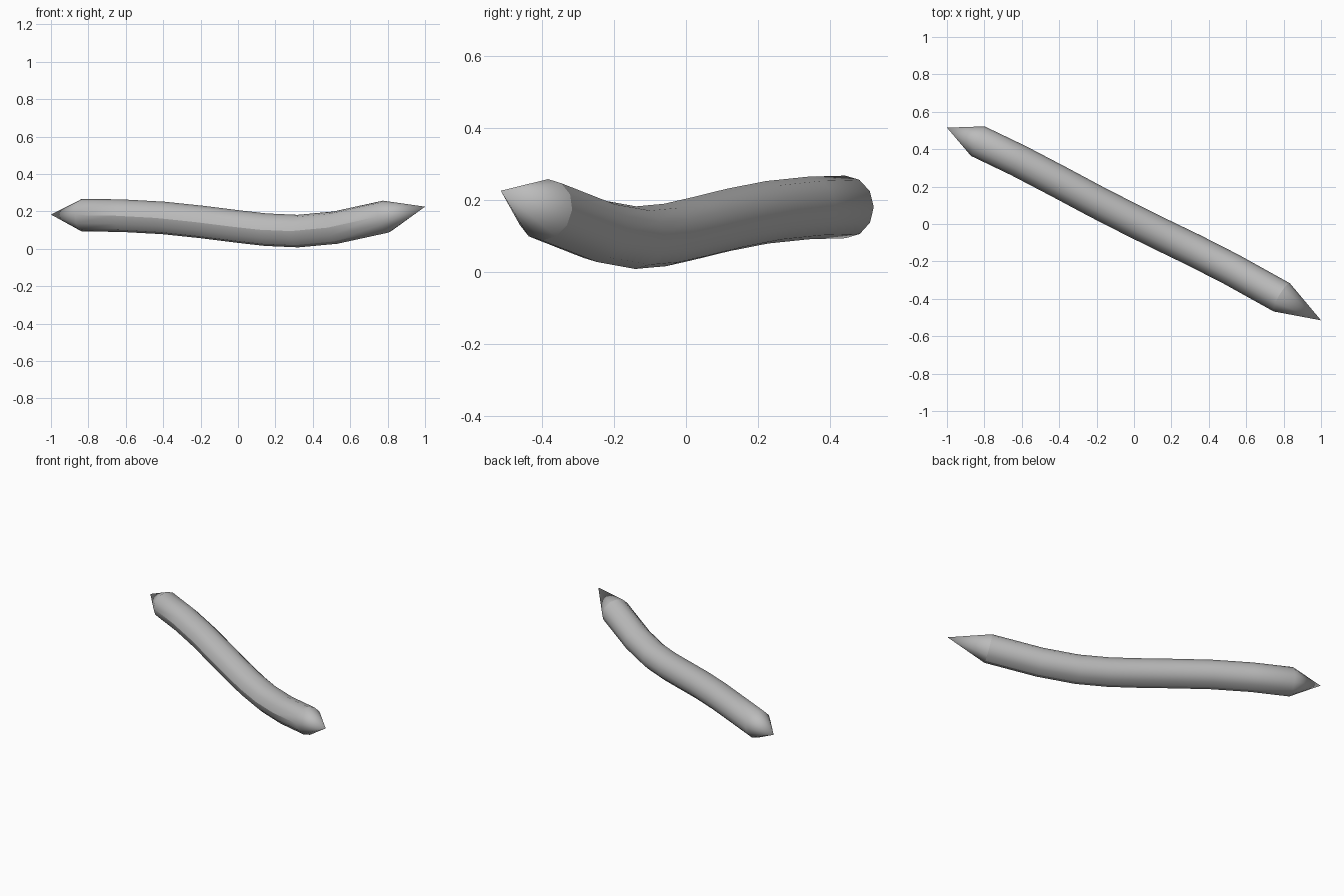
import bpy, bmesh, math
from mathutils import Vector

cube = bpy.data.objects.get("Cube")
if cube:
    bpy.data.objects.remove(cube, do_unlink=True)

SIDES = 12
RADIUS = 0.087

# Plain grey material
grey = bpy.data.materials.new("grey")
grey.use_nodes = True
grey.diffuse_color = (0.5, 0.5, 0.5, 1)
grey.node_tree.nodes["Principled BSDF"].inputs["Base Color"].default_value = (0.5, 0.5, 0.5, 1)

# Centre line, from one pointed tip to the other
path = [Vector(p) for p in (
    (-1.0, 0.515, 0.183), (-0.835, 0.443, 0.18), (-0.62, 0.34, 0.177),
    (-0.4, 0.225, 0.165), (-0.2, 0.118, 0.144), (0.0, 0.016, 0.119),
    (0.15, -0.058, 0.102), (0.32, -0.14, 0.0945), (0.52, -0.242, 0.113),
    (0.79, -0.392, 0.172), (1.0, -0.515, 0.225))]

bm = bmesh.new()


def make_ring(before, centre, after):
    """A circle of vertices square to the centre line."""
    along = (after - before).normalized()
    side = along.cross(Vector((0, 0, 1))).normalized()
    up = side.cross(along)
    ring = []
    for i in range(SIDES):
        a = math.tau * i / SIDES
        ring.append(bm.verts.new(centre + RADIUS * (math.cos(a) * side + math.sin(a) * up)))
    return ring


# Curved body
rings = [make_ring(*path[i - 1:i + 2]) for i in range(1, len(path) - 1)]
for a, b in zip(rings, rings[1:]):
    for i in range(SIDES):
        j = (i + 1) % SIDES
        bm.faces.new((a[i], a[j], b[j], b[i]))

# Pointed ends
for ring, point in ((rings[0], path[0]), (rings[-1], path[-1])):
    tip = bm.verts.new(point)
    for i in range(SIDES):
        bm.faces.new((ring[i], ring[(i + 1) % SIDES], tip))
bmesh.ops.recalc_face_normals(bm, faces=bm.faces)

# Smooth shading with creases along the front and underside
for face in bm.faces:
    face.smooth = True
for a, b in zip(rings, rings[1:]):
    for i in (0, 9, 10):
        bm.edges.get((a[i], b[i])).smooth = False
for i in range(2, 9):
    bm.edges.get((rings[-1][i], rings[-1][i + 1])).smooth = False

mesh = bpy.data.meshes.new("curved_spike")
bm.to_mesh(mesh)
bm.free()
mesh.materials.append(grey)
spike = bpy.data.objects.new("curved_spike", mesh)
bpy.context.collection.objects.link(spike)
